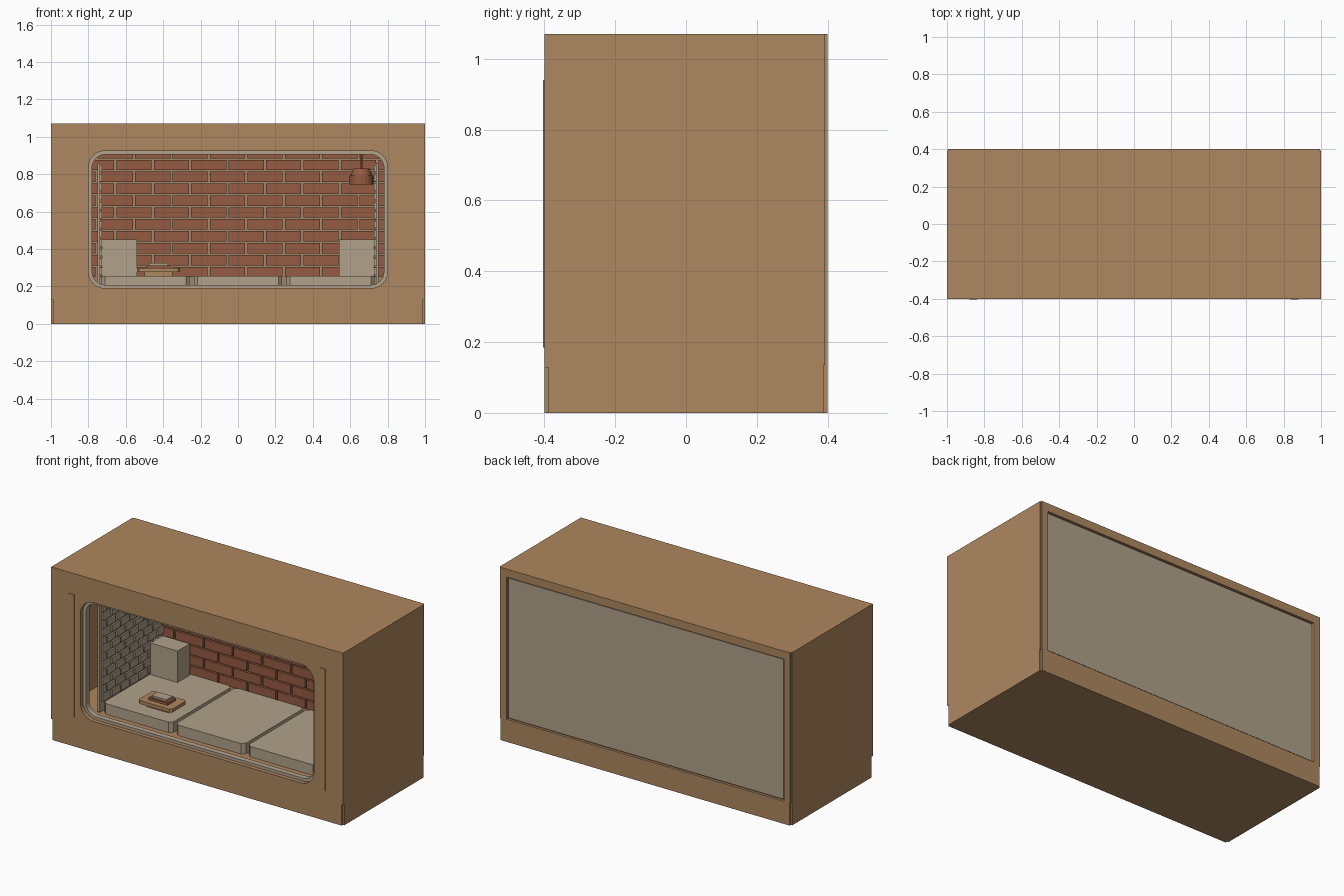
import bpy, bmesh, math
from mathutils import Matrix, Vector

if "Cube" in bpy.data.objects:
    bpy.data.objects.remove(bpy.data.objects["Cube"])


def material(name, rgb):
    m = bpy.data.materials.new(name)
    m.diffuse_color = (*rgb, 1)
    m.use_nodes = True
    m.node_tree.nodes["Principled BSDF"].inputs["Base Color"].default_value = m.diffuse_color
    return m


WOOD = material("tan wood", (0.42, 0.245, 0.115))
GREY = material("warm grey", (0.44, 0.36, 0.255))
BRICK = material("brick red", (0.30, 0.105, 0.055))
MORTAR = material("pale mortar", (0.36, 0.24, 0.14))


def finish(name, bm, mat):
    bmesh.ops.recalc_face_normals(bm, faces=bm.faces)
    me = bpy.data.meshes.new(name)
    bm.to_mesh(me)
    bm.free()
    me.materials.append(mat)
    ob = bpy.data.objects.new(name, me)
    bpy.context.collection.objects.link(ob)
    return ob


def add_box(bm, x, y, z):
    """Box from three (low, high) ranges."""
    size = Vector((x[1] - x[0], y[1] - y[0], z[1] - z[0]))
    mid = Vector((sum(x) / 2, sum(y) / 2, sum(z) / 2))
    mat = Matrix.Translation(mid) @ Matrix.Diagonal((*size, 1))
    return bmesh.ops.create_cube(bm, size=1, matrix=mat)["verts"]


def box(name, mat, x, y, z, bevel=0):
    bm = bmesh.new()
    add_box(bm, x, y, z)
    if bevel:  # chamfer the upright edges only
        edges = [e for e in bm.edges
                 if abs(e.verts[0].co.z - e.verts[1].co.z) > 1e-4]
        bmesh.ops.bevel(bm, geom=edges, offset=bevel, segments=1, affect='EDGES')
    return finish(name, bm, mat)


def rounded(x, z0, z1, r, steps=8):
    """Points of a rounded rectangle in the front plane."""
    pts = []
    corners = [(x - r, z1 - r), (r - x, z1 - r), (r - x, z0 + r), (x - r, z0 + r)]
    for i, (cx, cz) in enumerate(corners):
        for s in range(steps + 1):
            a = math.pi / 2 * (i + s / steps)
            pts.append((cx + r * math.cos(a), cz + r * math.sin(a)))
    return pts


def rounded_block(name, pts, y0, y1):
    bm = bmesh.new()
    face = bm.faces.new([bm.verts.new((x, y0, z)) for x, z in pts])
    new = bmesh.ops.extrude_face_region(bm, geom=[face])["geom"]
    bmesh.ops.translate(bm, vec=(0, y1 - y0, 0),
                        verts=[v for v in new if isinstance(v, bmesh.types.BMVert)])
    return finish(name, bm, WOOD)


def rounded_ring(name, outer, inner, y0, y1, mat):
    bm = bmesh.new()
    loops = [[bm.verts.new((x, y, z)) for x, z in pts]
             for pts, y in ((outer, y0), (inner, y0), (inner, y1), (outer, y1))]
    n = len(outer)
    for k in range(4):
        a, b = loops[k], loops[(k + 1) % 4]
        for i in range(n):
            j = (i + 1) % n
            bm.faces.new((a[i], a[j], b[j], b[i]))
    return finish(name, bm, mat)


def cut(target, cutter):
    mod = target.modifiers.new("cut", 'BOOLEAN')
    mod.operation = 'DIFFERENCE'
    mod.solver = 'EXACT'
    mod.object = cutter
    bpy.context.view_layer.objects.active = target
    bpy.ops.object.modifier_apply(modifier=mod.name)
    bpy.data.objects.remove(cutter)


# Cabinet: hollow box with rounded window, back recess and small corner notches
cabinet = box("cabinet", WOOD, (-1, 1), (-0.4, 0.4), (0, 1.07))
cut(cabinet, box("cavity", WOOD, (-0.96, 0.96), (-0.36, 0.36), (0.19, 1.03)))
cut(cabinet, rounded_block("window_cut", rounded(0.80, 0.19, 0.925, 0.09), -0.5, -0.3))
cut(cabinet, box("back_cut", WOOD, (-0.95, 0.95), (0.385, 0.5), (0.14, 1.02)))
for sx in (-1, 1):
    x = sorted((sx * 0.99, sx * 1.1))
    cut(cabinet, box("front_notch", WOOD, x, (-0.5, -0.388), (-0.1, 0.128)))
    cut(cabinet, box("back_notch", WOOD, x, (0.388, 0.5), (-0.1, 0.135)))
    cut(cabinet, box("back_groove", WOOD, sorted((sx * 0.994, sx * 1.1)),
                     (0.392, 0.5), (0.13, 1.2)))

# Back cover panel
box("back_panel", GREY, (-0.943, 0.943), (0.38, 0.392), (0.147, 1.013))

# Window trim, set back in the opening
rounded_ring("window_trim", rounded(0.802, 0.188, 0.927, 0.09),
             rounded(0.78, 0.208, 0.905, 0.07), -0.375, -0.34, GREY)

# Thin upright strips beside the window
for sx, side in ((-1, "left"), (1, "right")):
    box(side + "_front_strip", WOOD, sorted((sx * 0.84, sx * 0.88)),
        (-0.404, -0.398), (0.185, 0.94))

# Back brick wall: mortar sheet with staggered bricks
box("mortar_wall", MORTAR, (-0.96, 0.96), (0.33, 0.361), (0.19, 1.03))
bm = bmesh.new()
for row in range(12):
    z = 0.249 + row * 0.0636
    start = -0.95 - (0.1 if row % 2 else 0)
    for col in range(11):
        x0 = max(start + col * 0.2, -0.95)
        x1 = min(start + col * 0.2 + 0.188, 0.95)
        if x1 - x0 > 0.02:
            add_box(bm, (x0, x1), (0.315, 0.335), (z, z + 0.0556))
finish("wall_bricks", bm, BRICK)

# Side panels with small staggered tiles facing inwards
for sx, side in ((-1, "left"), (1, "right")):
    box(side + "_side_panel", GREY, sorted((sx * 0.738, sx * 0.752)),
        (-0.30, 0.32), (0.20, 0.86))
    bm = bmesh.new()
    for row in range(12):
        z = 0.262 + row * 0.05
        for col in range(7):
            y0 = max(-0.28 + (col - 0.5 * (row % 2)) * 0.09, -0.28)
            y1 = min(-0.28 + (col + 1 - 0.5 * (row % 2)) * 0.09 - 0.012, 0.315)
            if y1 - y0 > 0.015:
                add_box(bm, sorted((sx * 0.728, sx * 0.74)), (y0, y1), (z, z + 0.038))
    finish(side + "_side_tiles", bm, GREY)

# Three seat cushions
for i, name in enumerate(("left", "middle", "right")):
    c = (i - 1) * 0.495
    box(name + "_seat_cushion", GREY, (c - 0.236, c + 0.236), (-0.28, 0.312),
        (0.19, 0.255), bevel=0.02)

# Upright blocks at the back corners
for sx, side in ((-1, "left"), (1, "right")):
    box(side + "_back_cushion", GREY, sorted((sx * 0.54, sx * 0.726)),
        (0.18, 0.30), (0.255, 0.45))

# Tray with books
box("tray_base", WOOD, (-0.50, -0.35), (-0.18, -0.09), (0.25, 0.278))
box("tray", WOOD, (-0.54, -0.31), (-0.21, -0.06), (0.276, 0.297), bevel=0.012)
box("lower_book", BRICK, (-0.49, -0.36), (-0.175, -0.095), (0.297, 0.312))
box("upper_book", GREY, (-0.475, -0.375), (-0.165, -0.105), (0.312, 0.324))

# Hanging lamp: stacked round sections
bm = bmesh.new()
for r0, r1, z0, z1 in ((0.064, 0.064, 0.745, 0.792), (0.058, 0.042, 0.792, 0.83),
                       (0.006, 0.006, 0.83, 1.04)):
    bmesh.ops.create_cone(bm, cap_ends=True, segments=20, radius1=r0, radius2=r1,
                          depth=z1 - z0,
                          matrix=Matrix.Translation((0.66, 0.0, (z0 + z1) / 2)))
finish("hanging_lamp", bm, BRICK)
